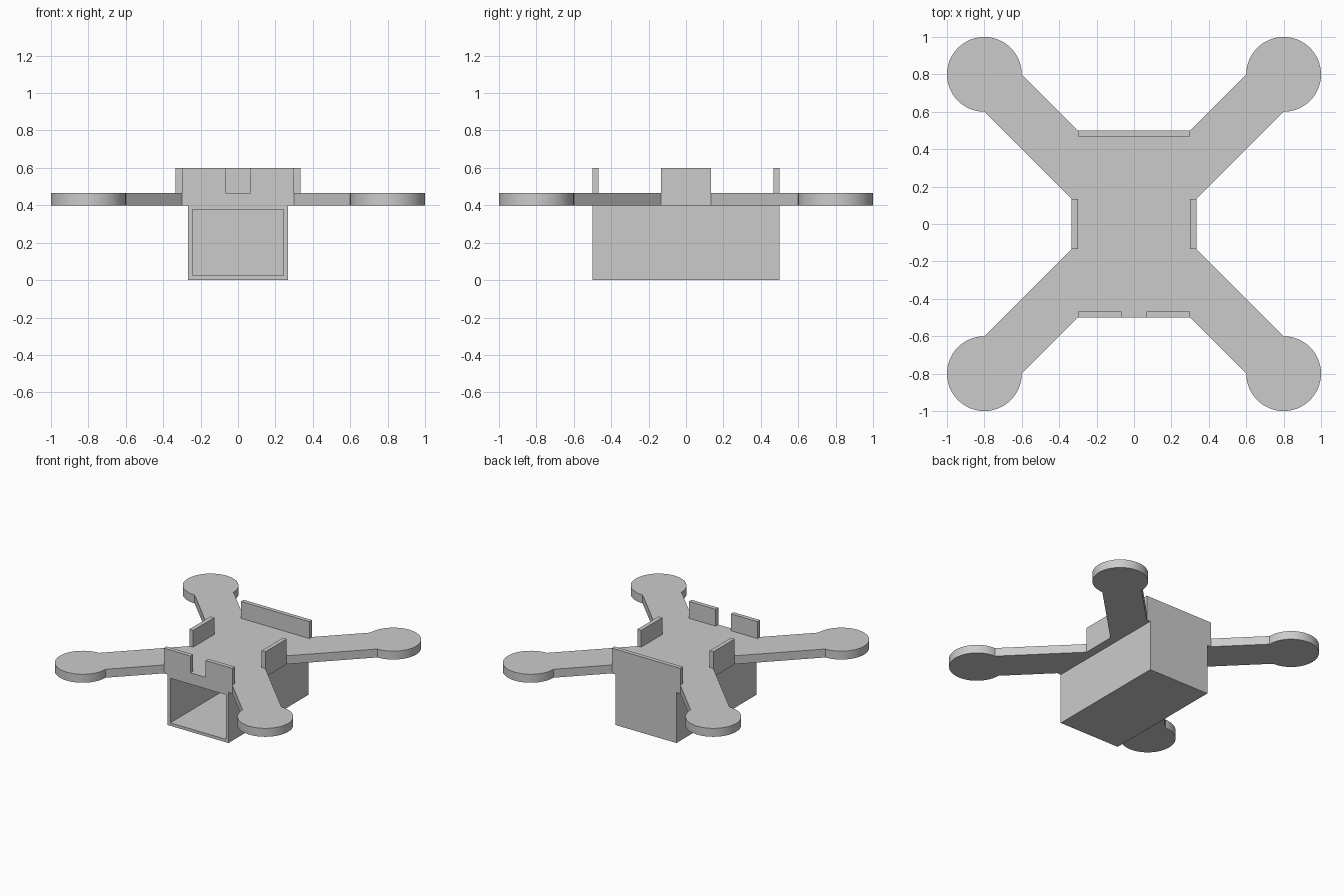
import bpy
import bmesh
from math import cos, sin, pi

cube = bpy.data.objects.get("Cube")
if cube:
    bpy.data.objects.remove(cube, do_unlink=True)

WALL = 0.0333
PLATE_BOTTOM, PLATE_TOP, RIM_TOP = 0.4, 0.4667, 0.6

grey = bpy.data.materials.new("plain grey")
grey.use_nodes = True
colour = (0.6, 0.6, 0.6, 1)
grey.diffuse_color = colour
grey.node_tree.nodes["Principled BSDF"].inputs["Base Color"].default_value = colour


def finish(name, bm):
    bmesh.ops.recalc_face_normals(bm, faces=bm.faces)
    mesh = bpy.data.meshes.new(name)
    bm.to_mesh(mesh)
    bm.free()
    mesh.materials.append(grey)
    obj = bpy.data.objects.new(name, mesh)
    bpy.context.collection.objects.link(obj)
    return obj


def box(low, high):
    bm = bmesh.new()
    bmesh.ops.create_cube(bm, size=1)
    for v in bm.verts:
        v.co = [(a + b) / 2 + c * (b - a) for a, b, c in zip(low, high, v.co)]
    return bm


# Hollow body, open at the front
bm = box((-0.2667, -0.5, 0), (0.2667, 0.5, PLATE_BOTTOM))
bm.normal_update()
front = min(bm.faces, key=lambda f: f.calc_center_median().y)
bmesh.ops.inset_individual(bm, faces=[front], thickness=WALL)
pushed = bmesh.ops.extrude_discrete_faces(bm, faces=[front])["faces"]
bmesh.ops.translate(bm, verts=pushed[0].verts[:], vec=(0, 1 - WALL, 0))
finish("hollow_body", bm)

# Frame plate: one quarter of the outline, mirrored around
STEPS = 48
quarter = [(0.3333, 0.1333)]
for i in range(STEPS + 1):
    a = -pi / 2 + 1.5 * pi * i / STEPS
    quarter.append((0.8 + 0.2 * cos(a), 0.8 + 0.2 * sin(a)))
quarter.append((0.3, 0.5))
outline = []
for sx, sy in ((1, 1), (-1, 1), (-1, -1), (1, -1)):
    outline += [(x * sx, y * sy) for x, y in quarter[::sx * sy]]

bm = bmesh.new()
base = bm.faces.new([bm.verts.new((x, y, PLATE_BOTTOM)) for x, y in outline])
top = bmesh.ops.extrude_face_region(bm, geom=[base], use_keep_orig=True)["geom"]
bmesh.ops.translate(bm, verts=[g for g in top if isinstance(g, bmesh.types.BMVert)],
                    vec=(0, 0, PLATE_TOP - PLATE_BOTTOM))
plate = finish("frame_plate", bm)
bpy.ops.object.select_all(action="DESELECT")
plate.select_set(True)
bpy.context.view_layer.objects.active = plate
bpy.ops.object.shade_smooth_by_angle(angle=pi / 6)

# Upright rims around the plate
rims = {
    "back_rim": (-0.3, 0.3, 0.5 - WALL, 0.5),
    "front_rim_right": (-0.3, -0.0667, -0.5, WALL - 0.5),
    "front_rim_left": (0.0667, 0.3, -0.5, WALL - 0.5),
    "side_rim_right": (-0.3333, -0.3, -0.1333, 0.1333),
    "side_rim_left": (0.3, 0.3333, -0.1333, 0.1333),
}
for name, (x0, x1, y0, y1) in rims.items():
    finish(name, box((x0, y0, PLATE_TOP), (x1, y1, RIM_TOP)))
